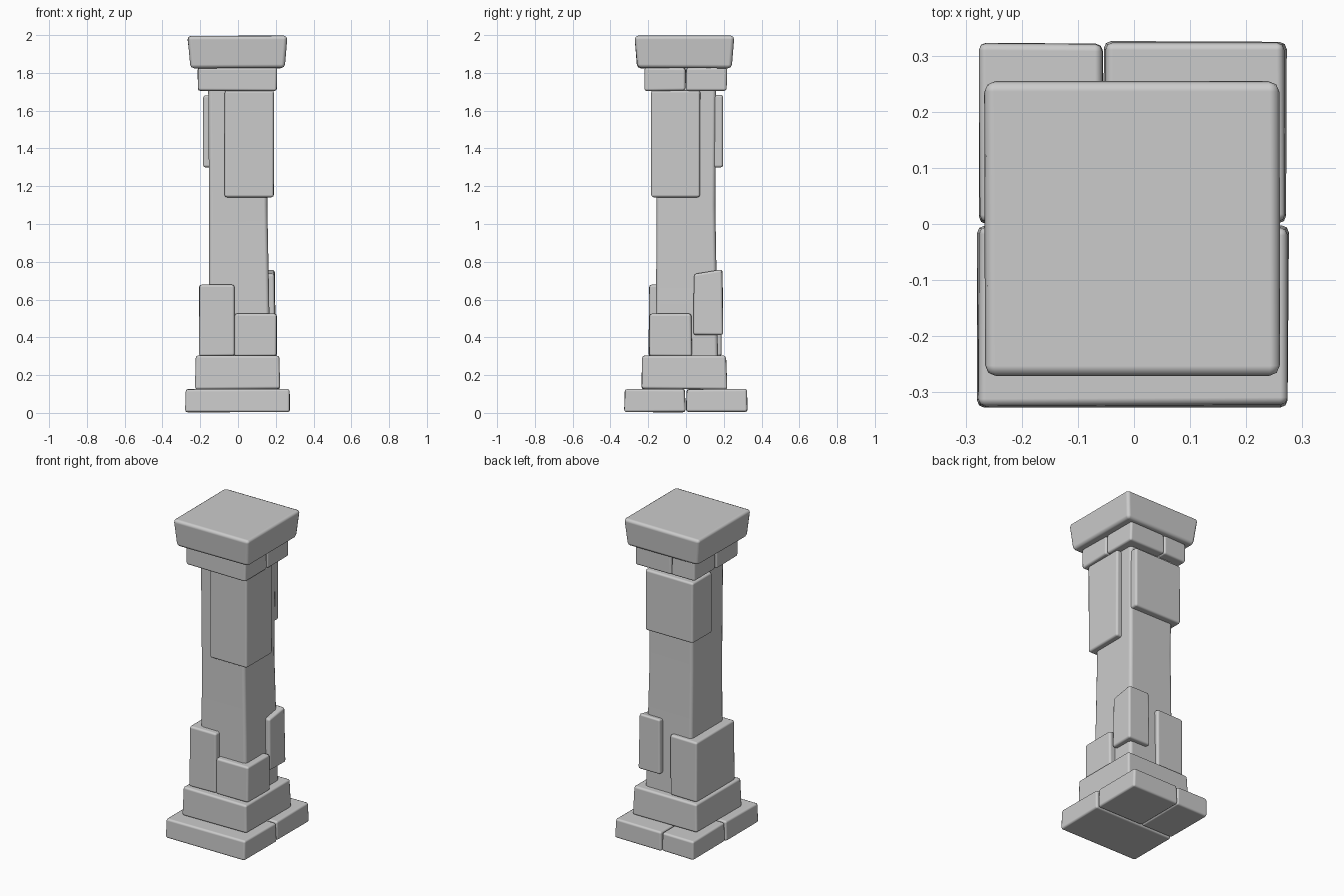
import bpy, bmesh, random

if "Cube" in bpy.data.objects:
    bpy.data.objects.remove(bpy.data.objects["Cube"])
random.seed(4)


def finish(name, bm, bevel, segments=2):
    """Turn a bmesh into an object with worn, softened edges."""
    bmesh.ops.recalc_face_normals(bm, faces=bm.faces)
    me = bpy.data.meshes.new(name)
    bm.to_mesh(me)
    bm.free()
    for p in me.polygons:
        p.use_smooth = True
    ob = bpy.data.objects.new(name, me)
    bpy.context.collection.objects.link(ob)
    m = ob.modifiers.new("worn_edges", 'BEVEL')
    m.width, m.segments = bevel, segments
    m.limit_method, m.angle_limit = 'ANGLE', 0.5
    m.harden_normals = True
    return ob


def loft(name, rings, bevel=0.013, jitter=0.002, slope=(0, 0)):
    """Stack rectangles (z, x0, x1, y0, y1); slope tilts the top ring in x and y."""
    bm = bmesh.new()
    loops = []
    for i, (z, x0, x1, y0, y1) in enumerate(rings):
        last = i == len(rings) - 1
        loop = []
        for x, y in ((x0, y0), (x1, y0), (x1, y1), (x0, y1)):
            dz = 0
            if last:
                dz = slope[0] * (x - (x0 + x1) / 2) + slope[1] * (y - (y0 + y1) / 2)
            j = [random.uniform(-jitter, jitter) for _ in range(3)]
            loop.append(bm.verts.new((x + j[0], y + j[1], max(0, z + dz + j[2]))))
        loops.append(loop)
    for a, b in zip(loops, loops[1:]):
        for k in range(4):
            n = (k + 1) % 4
            bm.faces.new((a[k], a[n], b[n], b[k]))
    bm.faces.new(loops[0][::-1])
    bm.faces.new(loops[-1])
    return finish(name, bm, bevel)


def block(name, x, y, z, taper=0.0, **kw):
    """Stone block; taper shrinks the top (negative widens it)."""
    t = taper
    return loft(name, [(z[0], *x, *y),
                       (z[1], x[0] + t, x[1] - t, y[0] + t, y[1] - t)], **kw)


# Plinth: one wide front slab, two back slabs
block("plinth_front", (-0.279, 0.275), (-0.326, -0.003), (0.004, 0.126), 0.003)
block("plinth_back_left", (-0.278, -0.055), (0.001, 0.323), (0.006, 0.126), 0.002)
block("plinth_back_right", (-0.053, 0.271), (0.001, 0.326), (0.006, 0.126), 0.002)

# Second step
block("base_step", (-0.227, 0.222), (-0.236, 0.217), (0.126, 0.304), 0.004)

# Shaft, slightly waisted
loft("shaft", [(0.15, -0.163, 0.172, -0.163, 0.172),
               (0.65, -0.153, 0.164, -0.158, 0.163),
               (1.10, -0.153, 0.155, -0.156, 0.155),
               (1.75, -0.158, 0.158, -0.158, 0.160)], bevel=0.02, jitter=0)

# Lower facing stones
block("lower_left_stone", (-0.206, -0.019), (-0.197, 0.188), (0.30, 0.68), 0.001)
block("lower_front_stone", (-0.021, 0.205), (-0.195, 0.03), (0.30, 0.525), 0.001)
block("lower_back_corner_stone", (0.045, 0.198), (0.038, 0.196), (0.413, 0.748),
      0.004, slope=(0, 0.17))

# Upper facing stones
block("upper_front_stone", (-0.07, 0.189), (-0.184, 0.076), (1.14, 1.708))
block("upper_back_stone", (-0.185, 0.15), (0.0, 0.195), (1.30, 1.682))

# Capital course: one front block, two back blocks
block("capital_front", (-0.212, 0.206), (-0.219, -0.002), (1.705, 1.828))
block("capital_back_left", (-0.210, -0.048), (0.001, 0.214), (1.705, 1.828))
block("capital_back_right", (-0.046, 0.204), (0.001, 0.216), (1.705, 1.828))

# Flared cap stone
loft("cap_stone", [(1.825, -0.250, 0.246, -0.258, 0.243),
                   (1.996, -0.268, 0.263, -0.273, 0.258)],
     bevel=0.02, slope=(0.008, 0))
